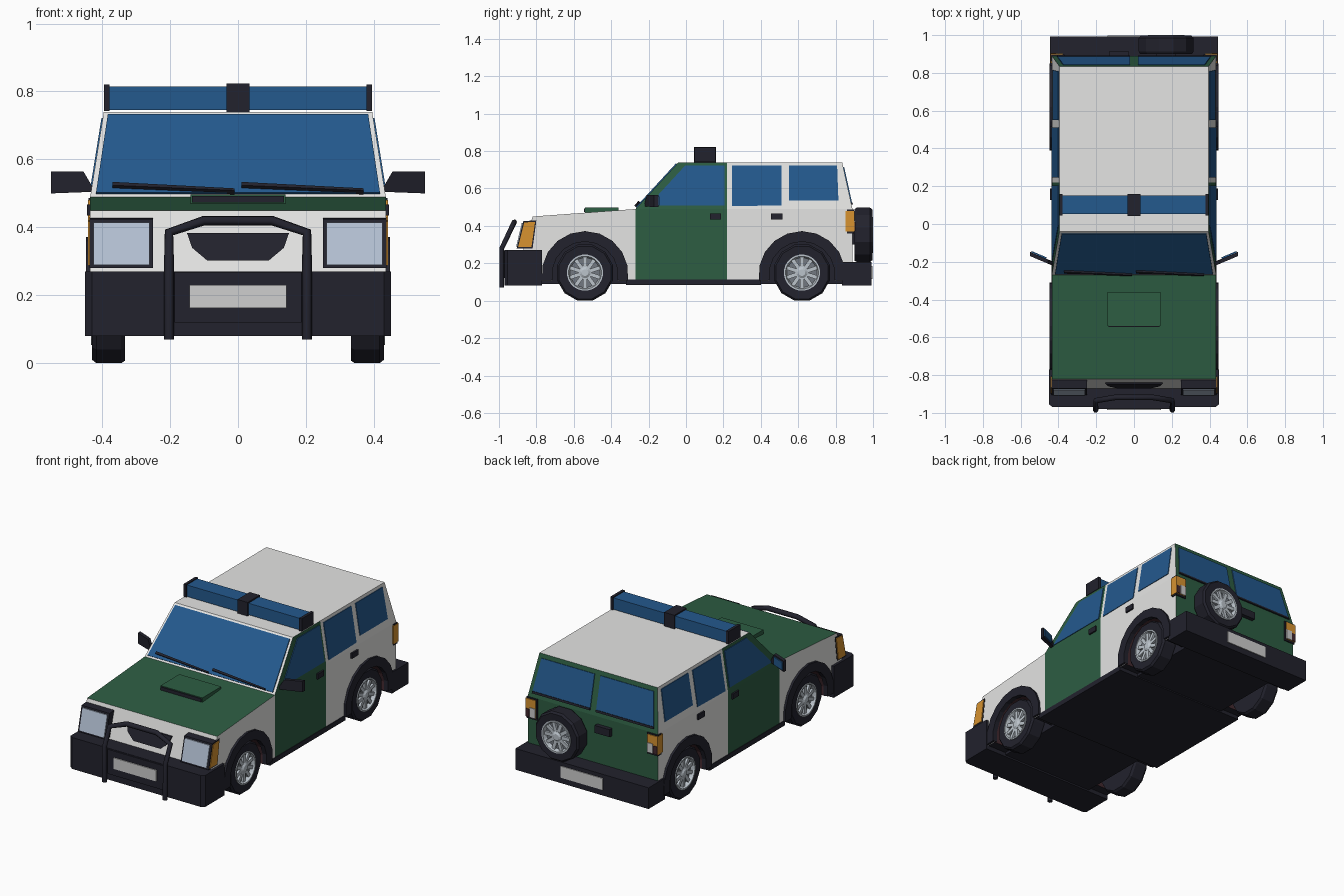
import bpy, bmesh
from math import cos, sin, radians, tau
from mathutils import Matrix, Vector

cube = bpy.data.objects.get("Cube")
if cube:
    bpy.data.objects.remove(cube)


def material(name, *rgb):
    m = bpy.data.materials.new(name)
    m.use_nodes = True
    m.diffuse_color = (*rgb, 1)
    m.node_tree.nodes["Principled BSDF"].inputs["Base Color"].default_value = (*rgb, 1)
    return m


BLACK = material("black_plastic", 0.016, 0.016, 0.026)
GREEN = material("green_paint", 0.026, 0.11, 0.055)
WHITE = material("white_paint", 0.78, 0.78, 0.77)
BLUE = material("blue_glass", 0.017, 0.1, 0.27)
AMBER = material("amber_lens", 0.68, 0.29, 0.03)
LINER = material("maroon_liner", 0.055, 0.022, 0.028)
METAL = material("wheel_metal", 0.5, 0.55, 0.6)
DARK = material("dark_metal", 0.17, 0.19, 0.22)
LENS = material("clear_lens", 0.46, 0.54, 0.66)
PLATE = material("plate_grey", 0.62, 0.62, 0.62)


def finish(name, bm, *mats):
    bmesh.ops.recalc_face_normals(bm, faces=bm.faces[:])
    me = bpy.data.meshes.new(name)
    bm.to_mesh(me)
    bm.free()
    for m in mats:
        me.materials.append(m)
    ob = bpy.data.objects.new(name, me)
    bpy.context.collection.objects.link(ob)
    return ob


def prism(name, pts, offset, mat):
    """Polygon of 3D points pushed along an offset."""
    bm = bmesh.new()
    face = bm.faces.new([bm.verts.new(p) for p in pts])
    ext = bmesh.ops.extrude_face_region(bm, geom=[face], use_keep_orig=True)
    new = [v for v in ext["geom"] if isinstance(v, bmesh.types.BMVert)]
    bmesh.ops.translate(bm, verts=new, vec=offset)
    return finish(name, bm, mat)


def box(name, x, y, z, mat):
    pts = [(x[0], y[0], z[0]), (x[1], y[0], z[0]), (x[1], y[1], z[0]), (x[0], y[1], z[0])]
    return prism(name, pts, (0, 0, z[1] - z[0]), mat)


def lathe(name, profile, sides, matrix, mat):
    """Turn (radius, height) points around local z."""
    bm = bmesh.new()
    rings = []
    for r, h in profile:
        angles = [tau * (k + 0.5) / sides for k in range(sides)]
        rings.append([bm.verts.new(matrix @ Vector((r * cos(a), r * sin(a), h))) for a in angles])
    for a, b in zip(rings, rings[1:]):
        for k in range(sides):
            j = (k + 1) % sides
            bm.faces.new((a[k], a[j], b[j], b[k]))
    bm.faces.new(rings[0])
    bm.faces.new(rings[-1])
    return finish(name, bm, mat)


BELT, ROOF, WIDE = 0.49, 0.74, 0.435
AXLES = (-0.54, 0.62)


def side_x(z):
    return WIDE - max(0, z - BELT) * 0.16


def arc(cy, r, n=12, lo=-11, hi=191):
    steps = [radians(hi + (lo - hi) * k / n) for k in range(n + 1)]
    return [(cy + r * cos(a), 0.14 + r * sin(a)) for a in steps]


# Body shell: side profile with wheel openings, cabin tapered inwards
profile = [(-0.87, 0.105), *arc(AXLES[0], 0.18), *arc(AXLES[1], 0.18), (0.89, 0.105), (0.89, BELT),
           (0.835, ROOF), (-0.04, ROOF), (-0.27, BELT), (-0.82, 0.45), (-0.87, 0.27)]
body = prism("body_shell", [(-WIDE, y, z) for y, z in profile], (2 * WIDE, 0, 0), WHITE)
bm = bmesh.new()
bm.from_mesh(body.data)
for co, no in (((0, -0.27, 0), (0, 1, 0)), ((0, 0.22, 0), (0, 1, 0)), ((0, 0, BELT), (0, 0, 1))):
    bmesh.ops.bisect_plane(bm, geom=bm.verts[:] + bm.edges[:] + bm.faces[:],
                           plane_co=co, plane_no=no, dist=1e-5)
for v in bm.verts:
    v.co.x = side_x(v.co.z) * (1 if v.co.x > 0 else -1)
bm.normal_update()
for f in bm.faces:
    n, c = f.normal, f.calc_center_median()
    in_arch = any((c.y - y) ** 2 + (c.z - 0.14) ** 2 < 0.19 ** 2 for y in AXLES)
    if abs(n.x) > 0.7:
        f.material_index = 1 if -0.27 < c.y < 0.22 else 0
    elif in_arch:
        f.material_index = 2
    elif n.z < -0.9:
        f.material_index = 3
    elif n.y > 0.7 or (n.z > 0.9 and c.y < -0.27):
        f.material_index = 1
for m in (GREEN, LINER, BLACK):
    body.data.materials.append(m)
bm.to_mesh(body.data)
bm.free()

# Underbody, sills and bumpers
box("underbody", (-0.31, 0.31), (-0.8, 0.85), (0.09, 0.36), BLACK)
box("sill", (-0.438, 0.438), (-0.32, 0.4), (0.083, 0.113), BLACK)
front = [(-0.45, -0.77), (-0.45, -0.955), (-0.43, -0.97), (0.43, -0.97), (0.45, -0.955), (0.45, -0.77)]
prism("front_bumper", [(x, y, 0.08) for x, y in front], (0, 0, 0.19), BLACK)
box("front_bumper_panel", (-0.187, 0.187), (-0.98, -0.96), (0.12, 0.268), BLACK)
box("front_number_plate", (-0.143, 0.143), (-0.986, -0.978), (0.163, 0.23), PLATE)
box("rear_bumper", (-0.445, 0.445), (0.835, 0.993), (0.08, 0.208), BLACK)
box("rear_number_plate", (-0.14, 0.14), (0.99, 0.998), (0.115, 0.185), PLATE)

# Bull bar
curve = bpy.data.curves.new("bull_bar", "CURVE")
curve.dimensions = "3D"
curve.bevel_depth, curve.bevel_resolution, curve.use_fill_caps = 0.015, 1, True
half = [(0.203, -0.985, 0.07), (0.203, -0.985, 0.28), (0.203, -0.935, 0.385), (0.1, -0.918, 0.42)]
path = half + [(-x, y, z) for x, y, z in reversed(half)]
spline = curve.splines.new("POLY")
spline.points.add(len(path) - 1)
for p, co in zip(spline.points, path):
    p.co = (*co, 1)
curve.materials.append(BLACK)
bpy.context.collection.objects.link(bpy.data.objects.new("bull_bar", curve))


# Sloping faces: fascia, windscreen and tailgate
def fascia(x, z):
    return (x, -0.87 + (z - 0.27) * 0.05 / 0.18, z)


def screen(x, z):
    return (x, -0.27 + (z - BELT) * 0.92, z)


def tailgate(x, z):
    return (x, 0.89 - (z - BELT) * 0.22, z)


grille = [(-0.15, 0.383), (0.15, 0.383), (0.135, 0.34), (0.09, 0.302), (-0.09, 0.302), (-0.135, 0.34)]
prism("grille", [fascia(x, z) for x, z in grille], (0, -0.009, 0), BLACK)
glass = [(-0.418, 0.498), (0.418, 0.498), (0.383, 0.73), (-0.383, 0.73)]
prism("windscreen", [screen(x, z) for x, z in glass], (0, -0.0045, 0.004), BLUE)
for x in (-0.37, 0.01):
    blade = [(x, 0.512), (x + 0.36, 0.497), (x + 0.36, 0.503), (x, 0.522)]
    prism("wiper", [screen(a, z) for a, z in blade], (0, -0.013, 0.012), BLACK)

# Bonnet scoop
box("bonnet_scoop", (-0.14, 0.14), (-0.54, -0.36), (0.46, 0.497), GREEN)
box("scoop_intake", (-0.135, 0.135), (-0.546, -0.539), (0.473, 0.493), BLACK)

# Roof light bar
box("light_bar", (-0.38, 0.38), (0.052, 0.152), (ROOF + 0.005, 0.815), BLUE)
box("light_bar_centre", (-0.034, 0.034), (0.043, 0.16), (ROOF, 0.823), BLACK)


# Wheels
def wheel(name, matrix, r=0.155):
    lathe(name + "_tyre", [(0.03, 0), (r - 0.008, 0), (r, 0.012), (r, 0.085), (r - 0.01, 0.097),
                           (0.094, 0.094), (0.088, 0.072), (0.02, 0.072)], 12, matrix, BLACK)
    lathe(name + "_disc", [(0.089, 0.07), (0.089, 0.076)], 24, matrix, DARK)
    lathe(name + "_hub", [(0.03, 0.07), (0.03, 0.09), (0.018, 0.098)], 12, matrix, METAL)
    bm = bmesh.new()
    for k in range(10):
        spin = matrix @ Matrix.Rotation(tau * k / 10, 4, "Z") @ Matrix.Translation((0.053, 0, 0.082))
        bmesh.ops.create_cube(bm, size=1, matrix=spin @ Matrix.Diagonal((0.075, 0.021, 0.014, 1)))
    finish(name + "_spokes", bm, METAL)
    ring = lathe(name + "_rim", [(0.08, 0.074), (0.097, 0.074), (0.097, 0.1), (0.088, 0.1), (0.08, 0.076)],
                 24, matrix, METAL)
    bm = bmesh.new()
    bm.from_mesh(ring.data)
    caps = [f for f in bm.faces if len(f.verts) > 4]
    bmesh.ops.delete(bm, geom=caps, context="FACES_ONLY")
    bm.to_mesh(ring.data)
    bm.free()


wheel("spare", Matrix.Translation((0.17, 0.9, 0.352)) @ Matrix.Rotation(radians(-90), 4, "X"), 0.15)
box("spare_mount", (0.12, 0.22), (0.88, 0.91), (0.3, 0.4), BLACK)
box("tailgate_handle", (-0.13, -0.03), (0.88, 0.915), (0.4, 0.445), BLACK)

# Mirrored side parts
windows = {"door_window": [(-0.2, 0.51), (0.205, 0.51), (0.205, 0.722), (-0.005, 0.722)],
           "middle_window": [(0.245, 0.505), (0.51, 0.51), (0.51, 0.722), (0.245, 0.722)],
           "rear_side_window": [(0.55, 0.535), (0.815, 0.535), (0.808, 0.722), (0.55, 0.722)]}
lamp = [(-0.905, 0.28), (-0.87, 0.425), (-0.8, 0.43), (-0.82, 0.28)]
amber = [(-0.897, 0.288), (-0.865, 0.418), (-0.807, 0.422), (-0.826, 0.288)]
for s, tag in ((1, "left_"), (-1, "right_")):
    def span(a, b):
        return tuple(sorted((s * a, s * b)))

    for name, pts in windows.items():
        prism(tag + name, [(s * side_x(z), y, z) for y, z in pts], (s * 0.004, 0, 0), BLUE)
    pane = [(0.02, 0.525), (0.405, 0.525), (0.375, 0.715), (0.02, 0.715)]
    prism(tag + "tailgate_window", [tailgate(s * x, z) for x, z in pane], (0, 0.005, 0.001), BLUE)
    seal = [(0.02, 0.513), (0.407, 0.513), (0.405, 0.525), (0.02, 0.525)]
    prism(tag + "tailgate_seal", [tailgate(s * x, z) for x, z in seal], (0, 0.008, 0.001), BLACK)

    for y, end in zip(AXLES, ("front_", "rear_")):
        turn = Matrix.Rotation(radians(90 * s), 4, "Y")
        wheel(tag + end + "wheel", Matrix.Translation((s * 0.332, y, 0.15)) @ turn)
        ring = arc(y, 0.232, 10, -8, 188) + arc(y, 0.176, 10, -10, 190)[::-1]
        prism(tag + end + "arch", [(s * 0.42, a, z) for a, z in ring], (s * 0.028, 0, 0), BLACK)

    # Headlights with side indicators
    prism(tag + "headlight_housing", [(s * 0.25, y, z) for y, z in lamp], (s * 0.187, 0, 0), BLACK)
    prism(tag + "indicator", [(s * 0.436, y, z) for y, z in amber], (s * 0.005, 0, 0), AMBER)
    lens = [(0.26, -0.902, 0.29), (0.425, -0.902, 0.29), (0.425, -0.872, 0.415), (0.26, -0.872, 0.415)]
    prism(tag + "headlight_lens", [(s * x, y, z) for x, y, z in lens], (0, -0.006, 0), LENS)

    # Tail lights
    box(tag + "tail_light", span(0.375, 0.442), (0.853, 0.902), (0.37, 0.48), AMBER)
    box(tag + "tail_light_trim", span(0.368, 0.44), (0.86, 0.897), (0.36, 0.487), BLACK)
    box(tag + "reversing_lens", span(0.375, 0.412), (0.9, 0.906), (0.372, 0.43), PLATE)
    box(tag + "brake_lens", span(0.414, 0.44), (0.9, 0.906), (0.372, 0.42), LINER)

    # Mirrors, door handles and light bar ends
    mirror = [(0.42, -0.225, 0.505), (0.55, -0.17, 0.5), (0.55, -0.17, 0.565), (0.455, -0.21, 0.565)]
    prism(tag + "mirror", [(s * x, y, z) for x, y, z in mirror], (0, 0.022, 0), BLACK)
    face = [(0.462, -0.185, 0.51), (0.542, -0.151, 0.51), (0.542, -0.151, 0.557), (0.462, -0.185, 0.557)]
    prism(tag + "mirror_glass", [(s * x, y, z) for x, y, z in face], (0, 0.008, 0), BLUE)
    for y, name in ((0.128, "front_handle"), (0.455, "rear_handle")):
        box(tag + name, span(0.43, 0.445), (y, y + 0.06), (0.435, 0.467), BLACK)
    box(tag + "light_bar_cap", span(0.378, 0.395), (0.045, 0.158), (ROOF + 0.003, 0.82), BLACK)
